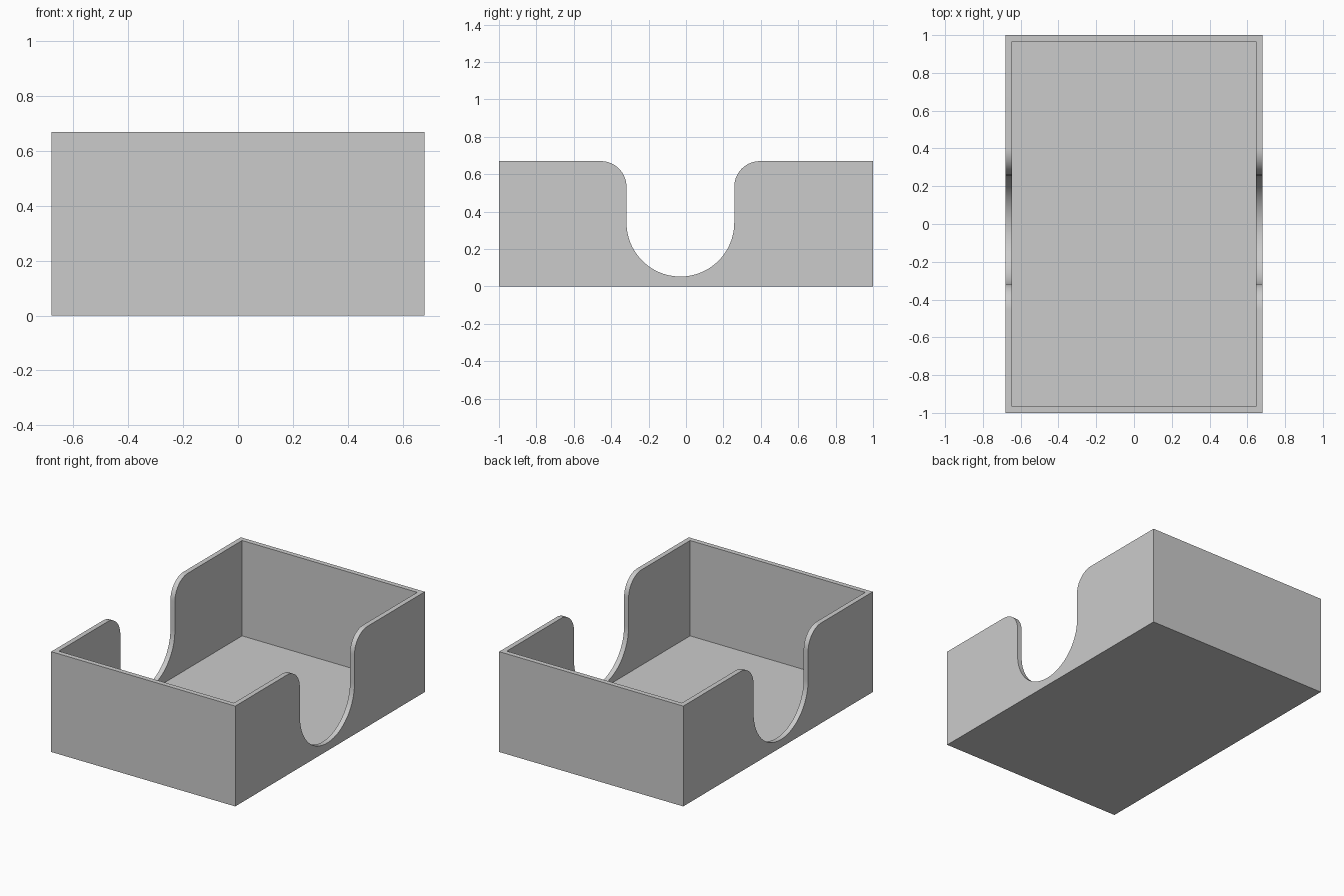
import bpy, bmesh
from math import sin, cos, pi

cube = bpy.data.objects.get("Cube")
if cube:
    bpy.data.objects.remove(cube, do_unlink=True)

# Overall sizes
HALF_X, HALF_Y, HEIGHT, WALL = 0.68, 1.0, 0.67, 0.033
NOTCH_Y, NOTCH_R, NOTCH_BOTTOM, LIP_R = -0.03, 0.288, 0.053, 0.137

grey = bpy.data.materials.new("light grey")
grey.use_nodes = True
grey.diffuse_color = (0.6, 0.6, 0.6, 1)
grey.node_tree.nodes["Principled BSDF"].inputs["Base Color"].default_value = (0.6, 0.6, 0.6, 1)


def prism(name, profile, half_width):
    """Extrude a closed (y, z) profile symmetrically along x."""
    bm = bmesh.new()
    face = bm.faces.new([bm.verts.new((-half_width, y, z)) for y, z in profile])
    ext = bmesh.ops.extrude_face_region(bm, geom=[face])["geom"]
    verts = [v for v in ext if isinstance(v, bmesh.types.BMVert)]
    bmesh.ops.translate(bm, verts=verts, vec=(2 * half_width, 0, 0))
    bmesh.ops.recalc_face_normals(bm, faces=bm.faces)
    mesh = bpy.data.meshes.new(name)
    bm.to_mesh(mesh)
    bm.free()
    mesh.materials.append(grey)
    obj = bpy.data.objects.new(name, mesh)
    bpy.context.collection.objects.link(obj)
    return obj


def rectangle(half_y, low, high):
    return [(-half_y, low), (half_y, low), (half_y, high), (-half_y, high)]


def arc(cy, cz, radius, start, end, steps):
    angles = [start + (end - start) * i / steps for i in range(steps + 1)]
    return [(cy + radius * cos(a), cz + radius * sin(a)) for a in angles]


def carve(target, cutter):
    """Subtract the cutter from the target, then discard it."""
    cutter.hide_render = True
    mod = target.modifiers.new("carve", "BOOLEAN")
    mod.operation, mod.solver, mod.object = "DIFFERENCE", "EXACT", cutter
    bpy.context.view_layer.objects.active = target
    bpy.ops.object.modifier_apply(modifier=mod.name)
    bpy.data.objects.remove(cutter, do_unlink=True)


# Open tray
tray = prism("tray", rectangle(HALF_Y, 0, HEIGHT), HALF_X)
carve(tray, prism("cavity_cutter", rectangle(HALF_Y - WALL, WALL, HEIGHT + 0.2), HALF_X - WALL))

# Round-bottomed finger notch with rounded lips, through both long walls
lip_z, lip_y = HEIGHT - LIP_R, NOTCH_R + LIP_R
notch = arc(NOTCH_Y - lip_y, lip_z, LIP_R, pi / 2, 0, 16)
notch += arc(NOTCH_Y, NOTCH_BOTTOM + NOTCH_R, NOTCH_R, pi, 2 * pi, 48)
notch += arc(NOTCH_Y + lip_y, lip_z, LIP_R, pi, pi / 2, 16)
notch += [(NOTCH_Y + lip_y, HEIGHT + 0.1), (NOTCH_Y - lip_y, HEIGHT + 0.1)]
carve(tray, prism("notch_cutter", notch, HALF_X + 0.2))

# Smooth notch curves, sharp box edges
bpy.ops.object.select_all(action="DESELECT")
tray.select_set(True)
bpy.context.view_layer.objects.active = tray
bpy.ops.object.shade_smooth_by_angle(angle=pi / 6)
